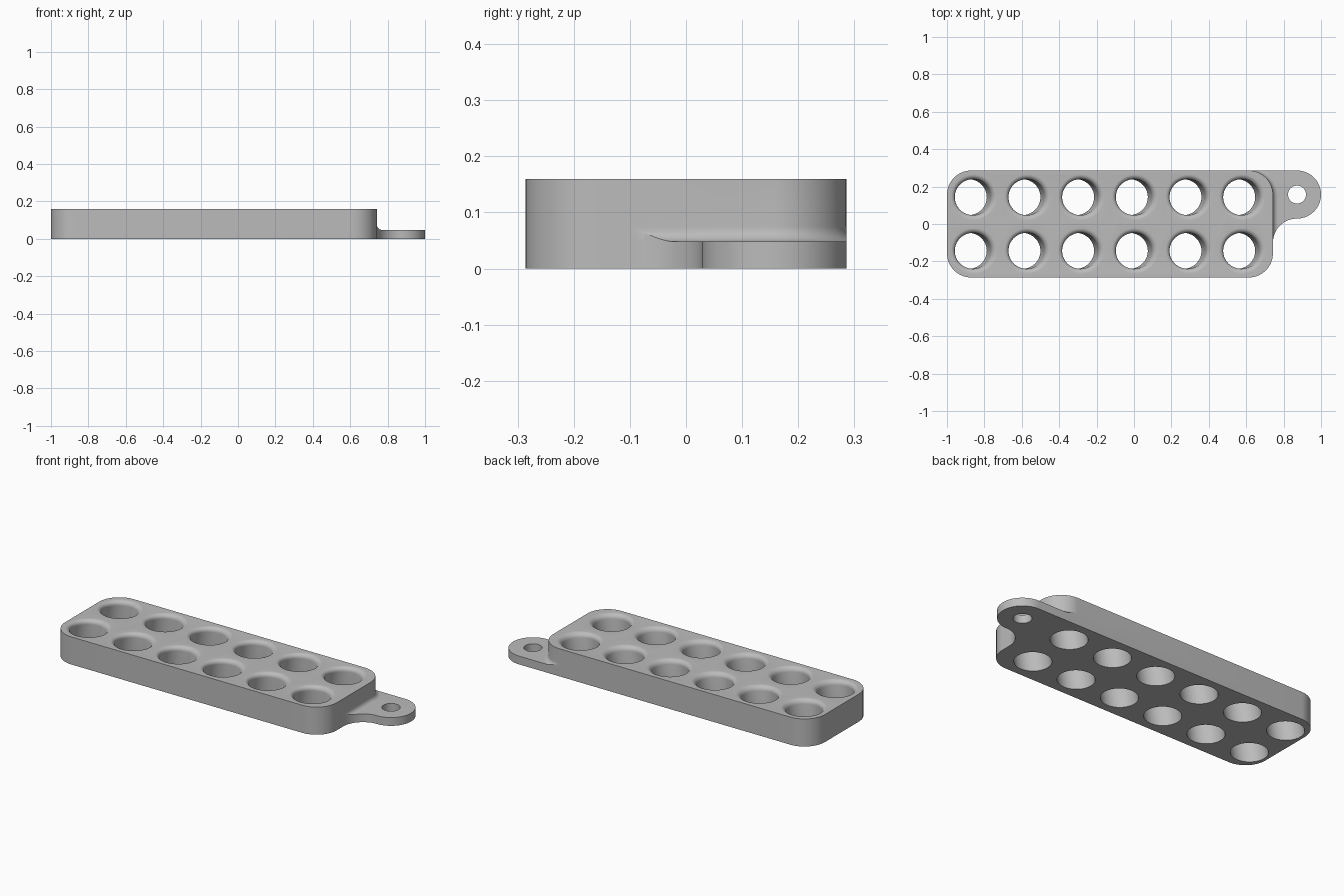
import bpy, bmesh, math

if "Cube" in bpy.data.objects:
    bpy.data.objects.remove(bpy.data.objects["Cube"])

HEIGHT, HALF_Y = 0.16, 0.286
LEFT, RIGHT, CORNER = -1.0, 0.743, 0.13
TAB_Z, TAB_R = 0.048, (1 - RIGHT) / 2
TAB_X, TAB_Y = 1 - TAB_R, HALF_Y - TAB_R
PITCH, HOLE_R, HOLE_FILLET = 0.287, 0.096, 0.026
TILT = math.radians(10)
COVE = 0.027

grey = bpy.data.materials.new("plain grey")
grey.use_nodes = True
colour = (0.5, 0.5, 0.5, 1)
grey.diffuse_color = colour
grey.node_tree.nodes["Principled BSDF"].inputs["Base Color"].default_value = colour


def arc(cx, cy, r, start, end, n, rx=None):
    """Points along an arc, angles in degrees."""
    pts = []
    for i in range(n + 1):
        a = math.radians(start + (end - start) * i / n)
        pts.append((cx + (rx or r) * math.cos(a), cy + r * math.sin(a)))
    return pts


def loft(bm, sections):
    """Closed solid through (outline, z) sections with equal point counts."""
    rings = [[bm.verts.new((x, y, z)) for x, y in pts] for pts, z in sections]
    n = len(rings[0])
    for low, high in zip(rings, rings[1:]):
        for i in range(n):
            j = (i + 1) % n
            bm.faces.new((low[i], low[j], high[j], high[i]))
    bm.faces.new(rings[0][::-1])
    bm.faces.new(rings[-1])


def solid(name, *lofts):
    bm = bmesh.new()
    for sections in lofts:
        loft(bm, sections)
    bmesh.ops.recalc_face_normals(bm, faces=bm.faces)
    mesh = bpy.data.meshes.new(name)
    bm.to_mesh(mesh)
    bm.free()
    mesh.materials.append(grey)
    obj = bpy.data.objects.new(name, mesh)
    bpy.context.collection.objects.link(obj)
    return obj


def combine(obj, tool, operation):
    """Apply a boolean and discard the tool."""
    mod = obj.modifiers.new(operation.lower(), "BOOLEAN")
    mod.operation, mod.solver, mod.object = operation, "EXACT", tool
    bpy.context.view_layer.objects.active = obj
    bpy.ops.object.modifier_apply(modifier=mod.name)
    bpy.data.objects.remove(tool)


def body_outline(grow=0.0):
    """Rounded rectangle, offset outward by grow."""
    x0, x1, y = LEFT + CORNER, RIGHT - CORNER, HALF_Y - CORNER
    corners = [(x1, y, 0), (x0, y, 90), (x0, -y, 180), (x1, -y, 270)]
    return [p for cx, cy, a in corners
            for p in arc(cx, cy, CORNER + grow, a, a + 90, 16)]


# Hanging tab: round end, flared front edge, straight back edge
tab_outline = (arc(TAB_X, TAB_Y - 2 * TAB_R, TAB_R, 180, 90, 20)
               + arc(TAB_X, TAB_Y, TAB_R, -90, 90, 40)[1:]
               + [(RIGHT - CORNER, HALF_Y), (RIGHT - 0.043, TAB_Y + 0.04),
                  (RIGHT - 0.043, TAB_Y - 2 * TAB_R)])

# Tray body
tray = solid("tray", [(body_outline(), 0), (body_outline(), HEIGHT)])
tab = solid("hanging_tab", [(tab_outline, 0), (tab_outline, TAB_Z)])

# Cove blending the tab into the body wall, trimmed to the tab outline
steps = [math.radians(90 * i / 8) for i in range(9)]
cove = solid("cove", [(body_outline(COVE), TAB_Z - 0.01)] + [
    (body_outline(COVE * (1 - math.sin(a))), TAB_Z + COVE * (1 - math.cos(a)))
    for a in steps])
trim = solid("cove_trim", [(tab_outline, TAB_Z - 0.02), (tab_outline, HEIGHT / 2)])
combine(cove, trim, "INTERSECT")
combine(tab, cove, "UNION")
combine(tray, tab, "UNION")


# Slanted sockets with rounded rims
def socket(cx, cy):
    def ring(z, grow=0.0):
        r = HOLE_R + grow
        x = cx + math.tan(TILT) * (z - HEIGHT)
        return arc(x, cy, r, 0, 354.375, 63, rx=r / math.cos(TILT)), z
    base = HEIGHT - HOLE_FILLET
    rim = [ring(base + HOLE_FILLET * math.sin(a), HOLE_FILLET * (1 - math.cos(a)))
           for a in steps]
    top = rim[-1][0]
    return [ring(-0.02)] + rim + [(top, HEIGHT + 0.02)]


sockets = [socket(LEFT + PITCH * (i + 0.5), side * PITCH / 2)
           for i in range(6) for side in (-1, 1)]
combine(tray, solid("socket_cutters", *sockets), "DIFFERENCE")

# Hanging hole
hole = arc(TAB_X, TAB_Y, 0.048, 0, 352.5, 47)
combine(tray, solid("hanging_hole", [(hole, -0.02), (hole, TAB_Z + 0.02)]), "DIFFERENCE")

# Smooth shading with sharp edges kept
bpy.ops.object.select_all(action="DESELECT")
tray.select_set(True)
bpy.context.view_layer.objects.active = tray
bpy.ops.object.shade_smooth_by_angle(angle=math.radians(30))
